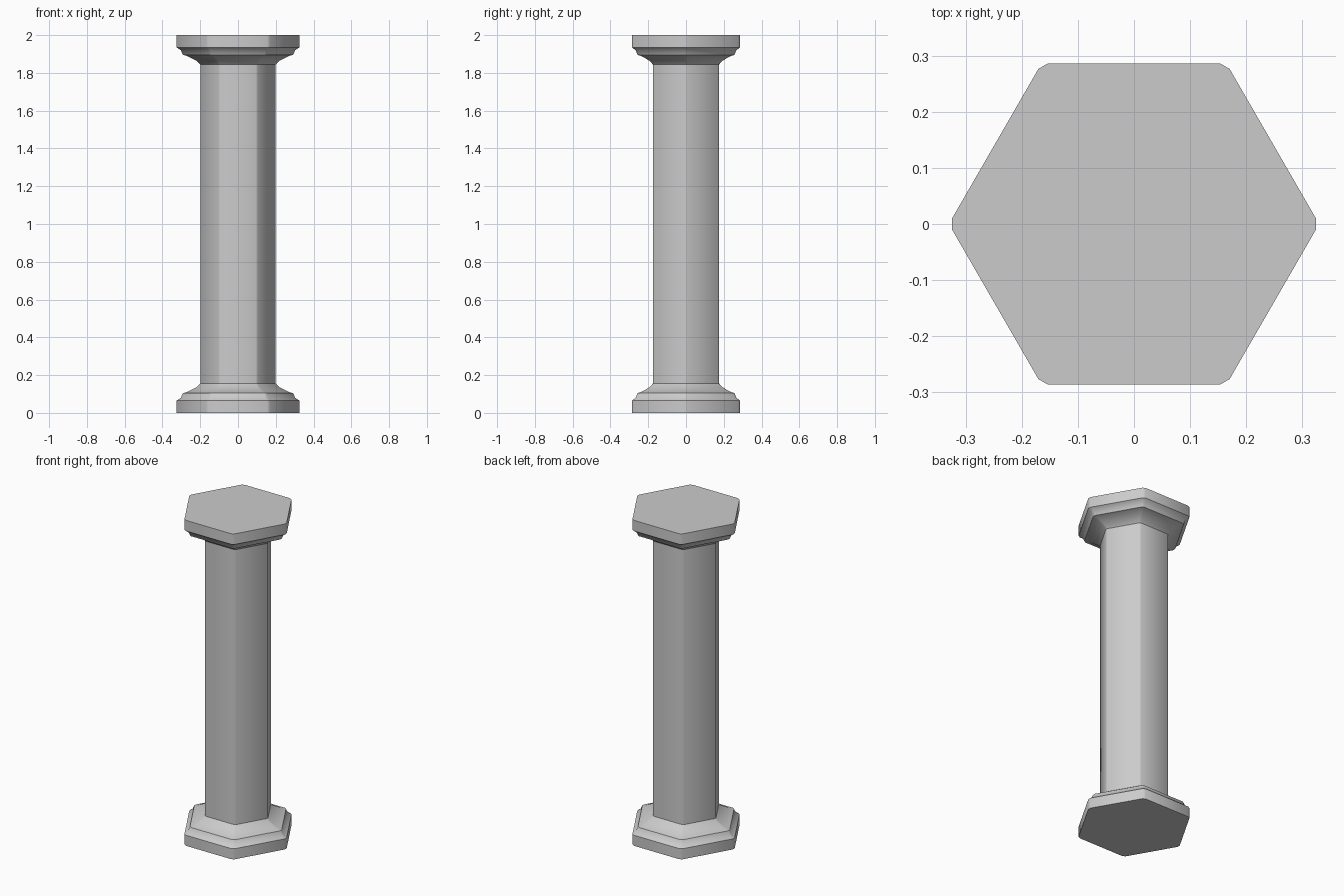
import bpy, bmesh
from math import cos, sin, pi, radians
from mathutils import Vector

if "Cube" in bpy.data.objects:
    bpy.data.objects.remove(bpy.data.objects["Cube"])

HEIGHT = 2.0

# Moulding profile from floor to shaft: (hexagon circumradius, z)
base_profile = [(0.330, 0.0), (0.330, 0.065), (0.308, 0.080), (0.296, 0.105),
                (0.275, 0.110), (0.248, 0.123), (0.222, 0.137), (0.203, 0.155)]


def hex_ring(bm, radius, z, cut):
    """Hexagon with its corners chamfered by a small cut."""
    corners = [Vector((radius * cos(i * pi / 3), radius * sin(i * pi / 3), z)) for i in range(6)]
    ring = []
    for i, c in enumerate(corners):
        for other in (corners[i - 1], corners[(i + 1) % 6]):
            ring.append(bm.verts.new(c + (other - c).normalized() * cut))
    return ring


def loft(name, profile, cap_start=False, cap_end=False):
    bm = bmesh.new()
    rings = [hex_ring(bm, r, z, 0.033 * r) for r, z in profile]
    for a, b in zip(rings, rings[1:]):
        for i in range(12):
            j = (i + 1) % 12
            bm.faces.new((a[i], a[j], b[j], b[i]))
    if cap_start:
        bm.faces.new(rings[0][::-1])
    if cap_end:
        bm.faces.new(rings[-1])
    mesh = bpy.data.meshes.new(name)
    bm.to_mesh(mesh)
    bm.free()
    obj = bpy.data.objects.new(name, mesh)
    bpy.context.collection.objects.link(obj)
    bpy.context.view_layer.objects.active = obj
    obj.select_set(True)
    bpy.ops.object.shade_smooth_by_angle(angle=radians(32))
    obj.select_set(False)


# Capital is the base profile turned upside down
top_profile = [(r, HEIGHT - z) for r, z in reversed(base_profile)]

loft("base", base_profile, cap_start=True)
loft("shaft", [base_profile[-1], top_profile[0]])
loft("capital", top_profile, cap_end=True)
